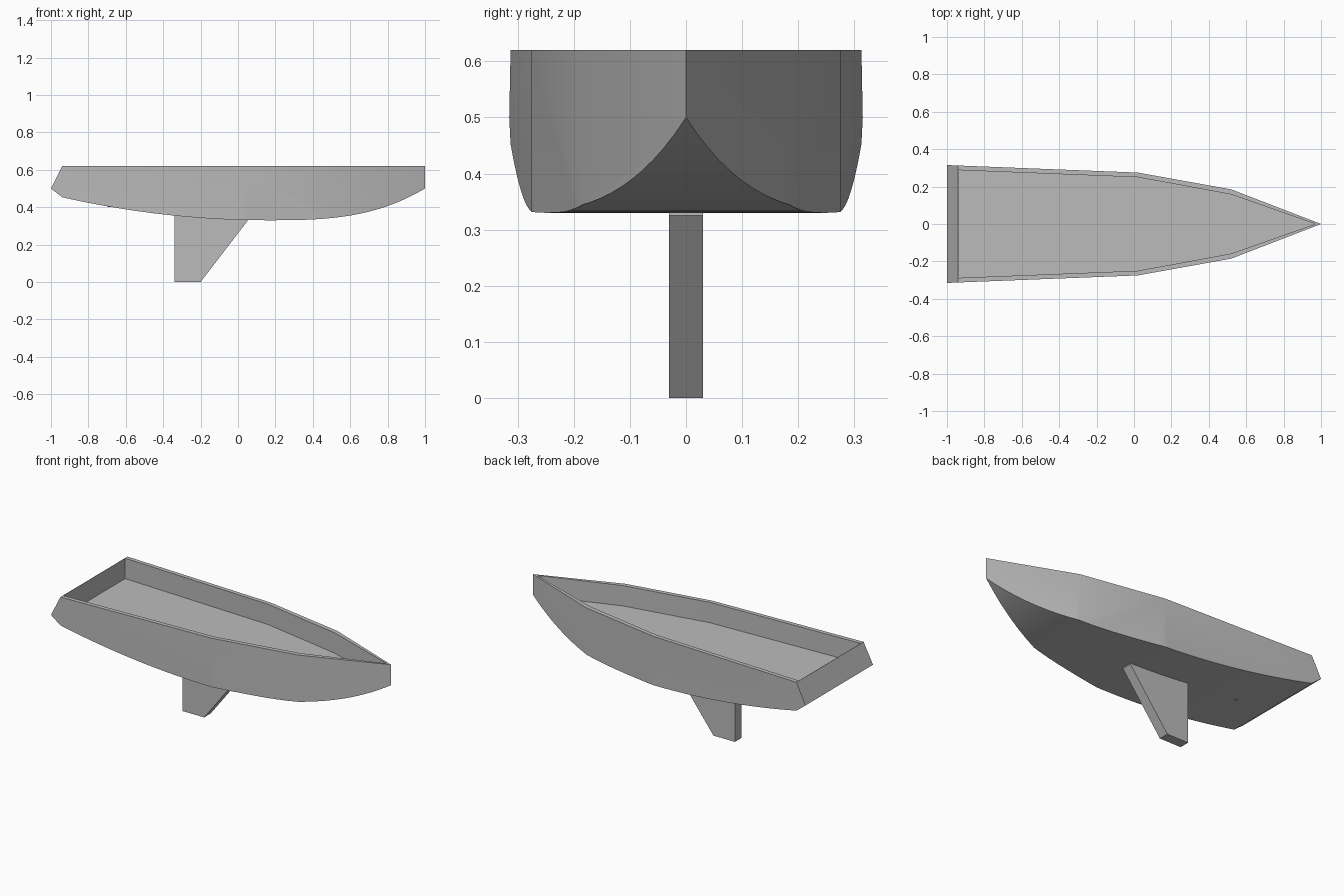
import bpy
import bmesh
from math import radians

cube = bpy.data.objects.get("Cube")
if cube:
    bpy.data.objects.remove(cube, do_unlink=True)

grey = bpy.data.materials.new("hull_grey")
grey.use_nodes = True
grey.diffuse_color = (0.5, 0.5, 0.5, 1)
grey.node_tree.nodes["Principled BSDF"].inputs["Base Color"].default_value = (0.5, 0.5, 0.5, 1)


def prism(name, outline, shift):
    """Extrude a closed 3D outline along the shift vector."""
    bm = bmesh.new()
    face = bm.faces.new([bm.verts.new(p) for p in outline])
    grown = bmesh.ops.extrude_face_region(bm, geom=[face])["geom"]
    bmesh.ops.translate(bm, vec=shift,
                        verts=[v for v in grown if isinstance(v, bmesh.types.BMVert)])
    bmesh.ops.recalc_face_normals(bm, faces=bm.faces)
    mesh = bpy.data.meshes.new(name)
    bm.to_mesh(mesh)
    bm.free()
    mesh.materials.append(grey)
    obj = bpy.data.objects.new(name, mesh)
    bpy.context.collection.objects.link(obj)
    return obj


def activate(obj):
    bpy.ops.object.select_all(action='DESELECT')
    obj.select_set(True)
    bpy.context.view_layer.objects.active = obj


def cut(obj, tool, operation):
    mod = obj.modifiers.new(operation.lower(), 'BOOLEAN')
    mod.operation = operation
    mod.solver = 'EXACT'
    mod.object = tool
    activate(obj)
    bpy.ops.object.modifier_apply(modifier=mod.name)
    bpy.data.objects.remove(tool, do_unlink=True)


def keel_line(x):
    """Height of the hull bottom along its length."""
    if x < 0.15:
        return 0.33 + 0.123 * ((0.15 - x) / 1.09) ** 2
    return 0.33 + 0.17 * ((x - 0.15) / 0.85) ** 3


def plan(half, z):
    """Mirror a half outline that ends on the bow tip."""
    return [(x, y, z) for x, y in half] + [(x, -y, z) for x, y in half[-2::-1]]


# Hull: side profile trimmed to the deck plan, then hollowed out
steps = 40
stations = [-0.94 + 1.99 * i / steps for i in range(steps + 1)]
profile = [(-0.94, 0.62), (-1, 0.5)] + [(x, keel_line(x)) for x in stations] + [(1.05, 0.62)]
hull = prism("hull", [(x, -0.5, z) for x, z in profile], (0, 1, 0))
outer = [(-1.05, 0.317), (0.02, 0.275), (0.52, 0.185), (1, 0)]
inner = [(-0.938, 0.288), (0.02, 0.25), (0.52, 0.158), (0.97, 0)]
cut(hull, prism("deck_plan", plan(outer, 0.2), (0, 0, 0.7)), 'INTERSECT')
cut(hull, prism("cockpit_space", plan(inner, 0.5), (0, 0, 0.4)), 'DIFFERENCE')
activate(hull)
bpy.ops.object.shade_smooth_by_angle(angle=radians(30))

# Fin keel, its top buried in the hull
fin = [(-0.34, 0), (-0.2, 0), (0.05, 0.325), (0.05, 0.36), (-0.34, 0.4)]
prism("fin_keel", [(x, -0.03, z) for x, z in fin], (0, 0.06, 0))

# Small drain plug through the floor
bpy.ops.mesh.primitive_cylinder_add(vertices=12, radius=0.008, depth=0.1, location=(-0.69, 0, 0.451))
plug = bpy.context.object
plug.name = "drain_plug"
plug.data.materials.append(grey)
